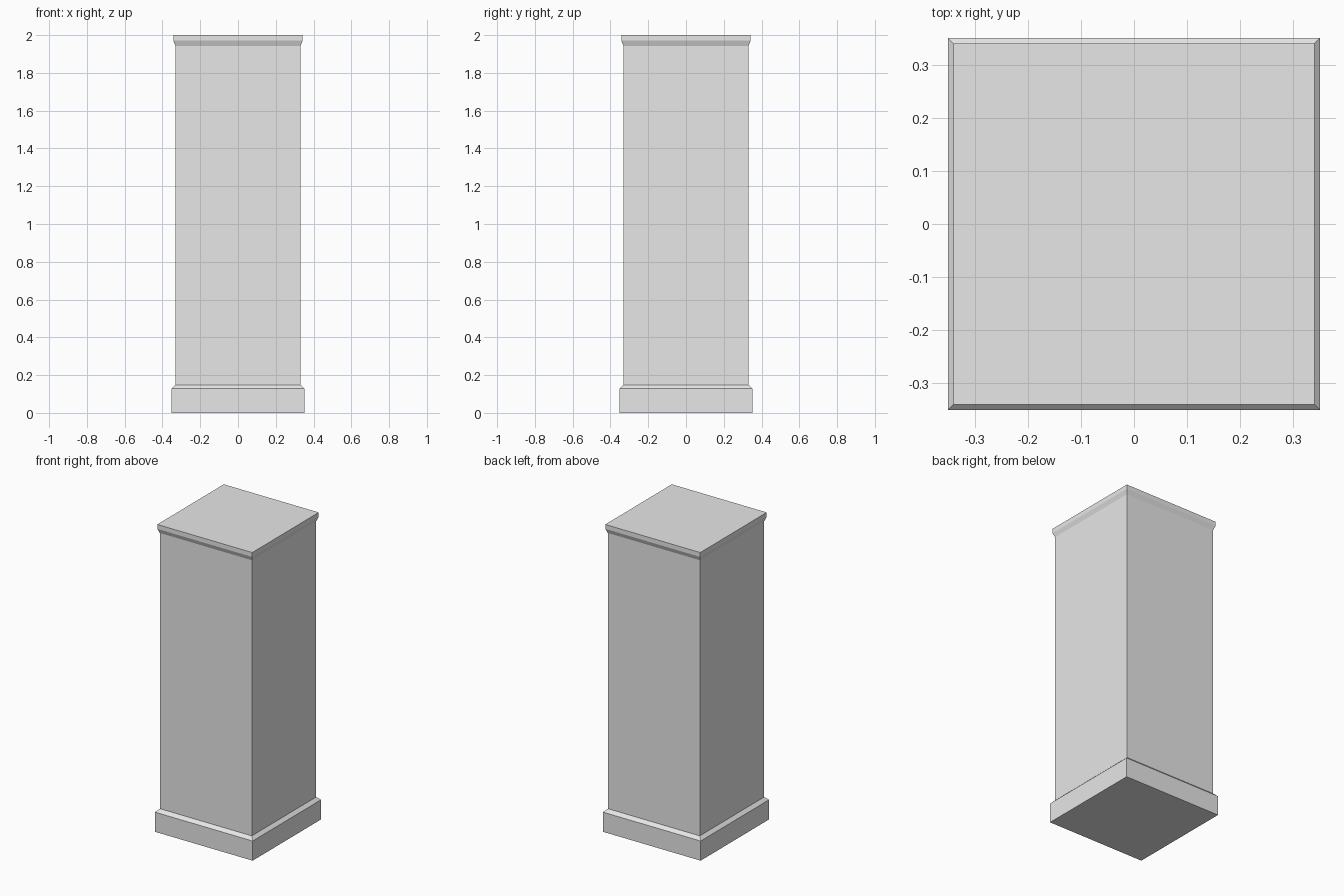
import bpy
import bmesh

cube = bpy.data.objects.get("Cube")
if cube:
    bpy.data.objects.remove(cube, do_unlink=True)

# One plain grey stone colour
stone = bpy.data.materials.new("light_grey_stone")
stone.use_nodes = True
GREY = (0.8, 0.8, 0.8, 1)
stone.diffuse_color = GREY
stone.node_tree.nodes["Principled BSDF"].inputs["Base Color"].default_value = GREY


def square_loft(name, profile):
    """Stack square rings of (half width, height), with both ends optionally closed."""
    bm = bmesh.new()
    corners = ((-1, -1), (1, -1), (1, 1), (-1, 1))
    rings = [[bm.verts.new((sx * r, sy * r, z)) for sx, sy in corners]
             for r, z in profile]
    for low, high in zip(rings, rings[1:]):
        for i in range(4):
            j = (i + 1) % 4
            bm.faces.new((low[i], low[j], high[j], high[i]))
    bm.faces.new(rings[0][::-1])
    bm.faces.new(rings[-1])
    mesh = bpy.data.meshes.new(name)
    bm.to_mesh(mesh)
    bm.free()
    mesh.materials.append(stone)
    obj = bpy.data.objects.new(name, mesh)
    bpy.context.collection.objects.link(obj)
    return obj


BASE, SHAFT, CAP = 0.352, 0.331, 0.342

# Plinth with sloped shoulder, plain shaft, and cap with sloped underside,
# lofted as one closed pillar
square_loft("square_pillar", [
    (BASE, 0), (BASE, 0.128), (SHAFT, 0.148),
    (SHAFT, 1.943), (CAP, 1.971), (CAP, 2),
])
